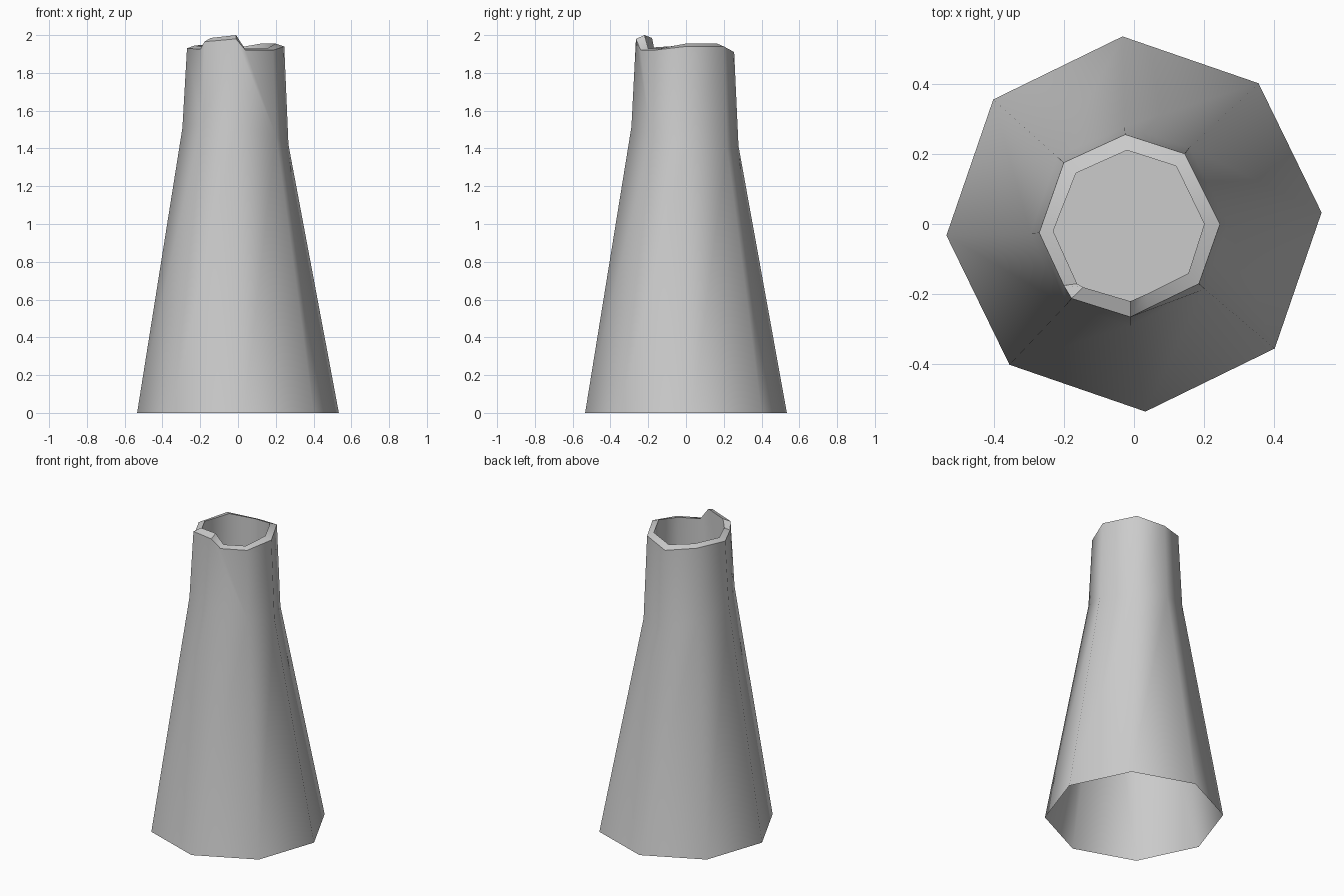
import bpy
import bmesh
from math import radians, cos, sin

default_cube = bpy.data.objects.get("Cube")
if default_cube:
    bpy.data.objects.remove(default_cube, do_unlink=True)

# One flat colour for the whole stack
grey = bpy.data.materials.new("light grey")
grey.use_nodes = True
colour = (0.6, 0.6, 0.6, 1)
grey.diffuse_color = colour
grey.node_tree.nodes["Principled BSDF"].inputs["Base Color"].default_value = colour

SIDES = 8
BASE_RADIUS = 0.535
BASE_TWIST = radians(3.5)
POCKET_FLOOR = 1.73

# Broken rim, counterclockwise from the left side: outer edge and inner edge
outer_edge = [
    (0.245, 0, 1.94), (0.145, 0.2, 1.94), (-0.025, 0.255, 1.91),
    (-0.2, 0.175, 1.94), (-0.27, -0.025, 1.93), (-0.2, -0.175, 1.925),
    (-0.178, -0.212, 1.965), (-0.01, -0.265, 1.98), (0.04, -0.24, 1.92),
    (0.185, -0.17, 1.92)]
inner_edge = [
    (0.2, 0, 1.955), (0.12, 0.165, 1.955), (-0.02, 0.21, 1.93),
    (-0.165, 0.145, 1.95), (-0.23, -0.02, 1.945), (-0.162, -0.17, 1.935),
    (-0.145, -0.18, 1.985), (-0.01, -0.22, 2.0), (0.035, -0.2, 1.93),
    (0.155, -0.14, 1.93)]
# Rim points that sit above the corners of the octagon
corners = [0, 1, 2, 3, 4, 6, 7, 9]

bm = bmesh.new()


def add_ring(points):
    return [bm.verts.new(point) for point in points]


def bridge(lower, upper):
    count = len(lower)
    for i in range(count):
        j = (i + 1) % count
        bm.faces.new((lower[i], lower[j], upper[j], upper[i]))


def base_point(i):
    angle = i * radians(360 / SIDES) + BASE_TWIST
    return (BASE_RADIUS * cos(angle), BASE_RADIUS * sin(angle), 0)


def waist_point(rim_point):
    x, y, z = rim_point
    return (x * 1.09, y * 1.09, 1.46 - 0.16 * x - 0.2 * y)


# Flared lower body, open underneath
base = add_ring(base_point(i) for i in range(SIDES))
waist = add_ring(waist_point(outer_edge[k]) for k in corners)
bridge(base, waist)

# Neck, each side taking in the extra rim points between its corners
outer = add_ring(outer_edge)
for i in range(SIDES):
    j = (i + 1) % SIDES
    last = corners[j] or len(outer)
    top = [outer[k % len(outer)] for k in range(last, corners[i] - 1, -1)]
    bm.faces.new([waist[i], waist[j]] + top)

# Rim, pocket wall and pocket floor
inner = add_ring(inner_edge)
floor = add_ring((x, y, POCKET_FLOOR) for x, y, z in inner_edge)
bridge(outer, inner)
bridge(inner, floor)
bm.faces.new(floor)

mesh = bpy.data.meshes.new("chimney_stack")
bm.to_mesh(mesh)
bm.free()
mesh.materials.append(grey)
stack = bpy.data.objects.new("chimney_stack", mesh)
bpy.context.collection.objects.link(stack)

# Smooth sides with a crisp rim
bpy.ops.object.select_all(action="DESELECT")
stack.select_set(True)
bpy.context.view_layer.objects.active = stack
bpy.ops.object.shade_smooth_by_angle(angle=radians(52))
